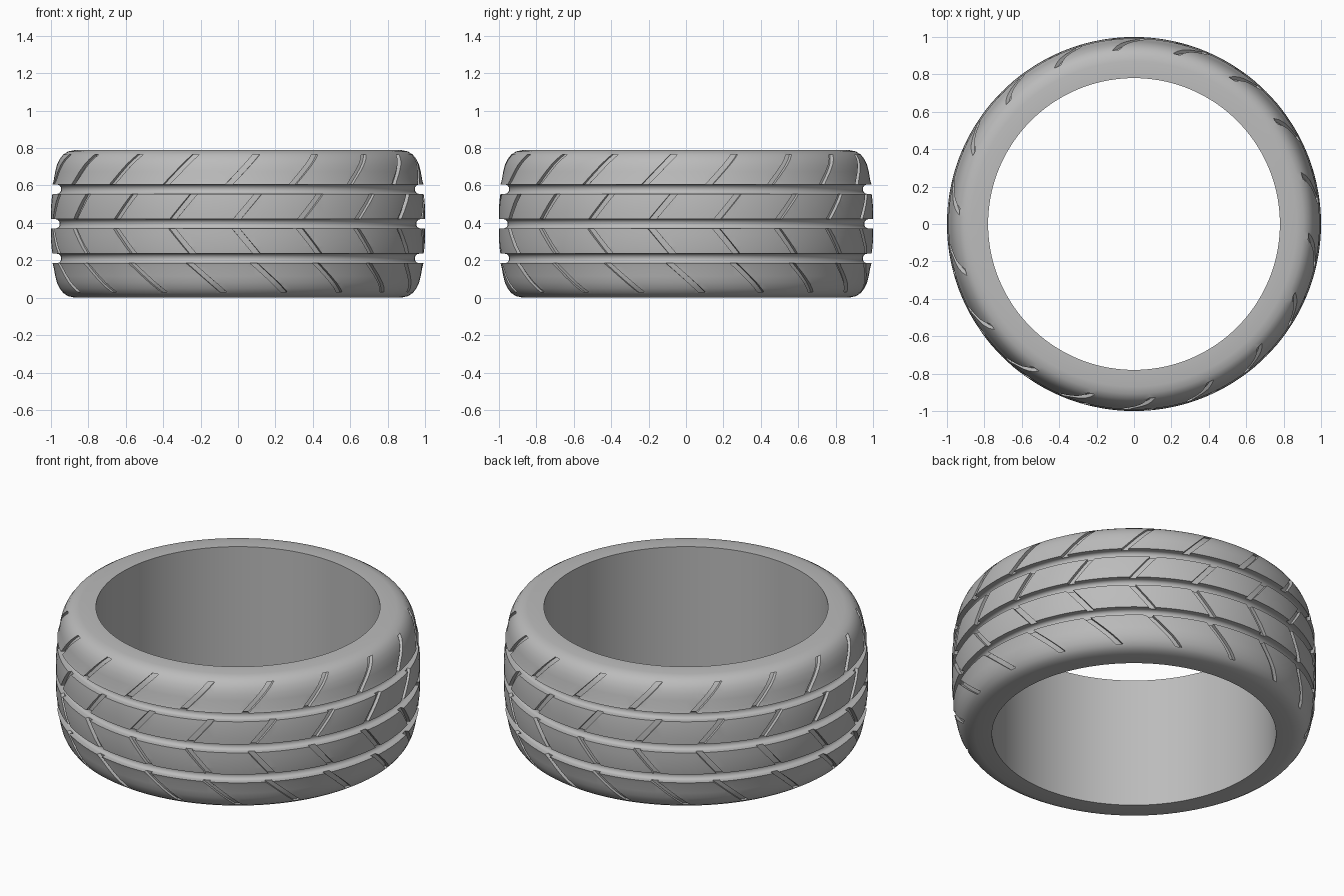
import bpy, bmesh, math

if "Cube" in bpy.data.objects:
    bpy.data.objects.remove(bpy.data.objects["Cube"], do_unlink=True)

HEIGHT, MID, BORE = 0.79, 0.395, 0.78
SEGMENTS, SLITS = 144, 18
GROOVE_OFFSET, GROOVE_HALF = 0.185, 0.025

# Outer wall, from the middle of the tread up to the sidewall: (radius, height above middle)
WALL = [(1.0, 0), (1.0, 0.06), (0.998, 0.12), (0.993, 0.18), (0.986, 0.23), (0.977, 0.28),
        (0.968, 0.315), (0.954, 0.345), (0.935, 0.37), (0.908, 0.387), (0.87, 0.395)]


def wall_radius(z):
    h = abs(z - MID)
    for (r0, h0), (r1, h1) in zip(WALL, WALL[1:]):
        if h <= h1:
            return r0 + (r1 - r0) * (h - h0) / (h1 - h0)
    return WALL[-1][0]


def groove(centre):
    """Round-bottomed channel, listed upwards."""
    r = wall_radius(centre)
    points = [(r, centre - GROOVE_HALF)]
    for i in range(9):
        a = math.pi * (i / 8 - 0.5)
        points.append((r - 0.025 - 0.022 * math.cos(a), centre + GROOVE_HALF * math.sin(a)))
    return points + [(r, centre + GROOVE_HALF)]


# Cross-section: wall points outside the grooves, plus the grooves and the bore
centres = [MID - GROOVE_OFFSET, MID, MID + GROOVE_OFFSET]
wall = [(r, MID - h) for r, h in reversed(WALL)] + [(r, MID + h) for r, h in WALL[1:]]
section = [(BORE, 0.0)]
remaining = centres[:]
for r, z in wall:
    while remaining and z > remaining[0] - GROOVE_HALF:
        section += groove(remaining.pop(0))
    if all(abs(z - c) > GROOVE_HALF + 0.004 for c in centres):
        section.append((r, z))
section.append((BORE, HEIGHT))


def make_object(name, bm):
    bmesh.ops.recalc_face_normals(bm, faces=bm.faces)
    mesh = bpy.data.meshes.new(name)
    bm.to_mesh(mesh)
    bm.free()
    obj = bpy.data.objects.new(name, mesh)
    bpy.context.collection.objects.link(obj)
    return obj


def polar(r, a, z):
    return (r * math.sin(a), -r * math.cos(a), z)


def bridge(bm, loops, closed):
    """Join equal vertex loops with quads."""
    count = len(loops[0])
    pairs = list(zip(loops, loops[1:])) + ([(loops[-1], loops[0])] if closed else [])
    for a, b in pairs:
        for i in range(count):
            j = (i + 1) % count
            bm.faces.new((a[i], a[j], b[j], b[i]))


# Tyre body
bm = bmesh.new()
rings = [[bm.verts.new(polar(r, 2 * math.pi * s / SEGMENTS, z)) for r, z in section]
         for s in range(SEGMENTS)]
bridge(bm, rings, True)
tyre = make_object("tyre", bm)

# Slanted tread slits: start height, end height, start angle, end angle
ROWS = [(0.595, 0.765, -3.4, 6.0), (0.41, 0.57, -0.8, 7.0),
        (0.38, 0.22, -1.2, 6.6), (0.195, 0.03, 4.2, 15.2)]
HALF_WIDTH, DEPTH, STEPS = math.radians(1.15), 0.02, 10

bm = bmesh.new()
for z0, z1, a0, a1 in ROWS:
    for k in range(SLITS):
        loops = []
        for i in range(STEPS + 1):
            t = i / STEPS
            z = z0 + (z1 - z0) * t
            a = math.radians(a0 + (a1 - a0) * t + 360 * k / SLITS)
            r = wall_radius(z)
            corners = [(r - DEPTH, a - HALF_WIDTH), (r - DEPTH, a + HALF_WIDTH),
                       (r + 0.04, a + HALF_WIDTH), (r + 0.04, a - HALF_WIDTH)]
            loops.append([bm.verts.new(polar(cr, ca, z)) for cr, ca in corners])
        bridge(bm, loops, False)
        bm.faces.new(loops[0])
        bm.faces.new(loops[-1])
cutter = make_object("slit_cutter", bm)
cutter.hide_render = True

# Cut the slits and keep the result as plain mesh
cut = tyre.modifiers.new("slits", "BOOLEAN")
cut.operation, cut.solver, cut.object = "DIFFERENCE", "EXACT", cutter
bpy.context.view_layer.update()
result = bpy.data.meshes.new_from_object(tyre.evaluated_get(bpy.context.evaluated_depsgraph_get()))
tyre.modifiers.clear()
tyre.data = result
bpy.data.objects.remove(cutter, do_unlink=True)

# Rubber colour
rubber = bpy.data.materials.new("grey_rubber")
rubber.use_nodes = True
colour = (0.5, 0.5, 0.5, 1)
rubber.diffuse_color = colour
rubber.node_tree.nodes["Principled BSDF"].inputs["Base Color"].default_value = colour
tyre.data.materials.clear()
tyre.data.materials.append(rubber)

bpy.ops.object.select_all(action="DESELECT")
tyre.select_set(True)
bpy.context.view_layer.objects.active = tyre
bpy.ops.object.shade_smooth_by_angle(angle=math.radians(35))
